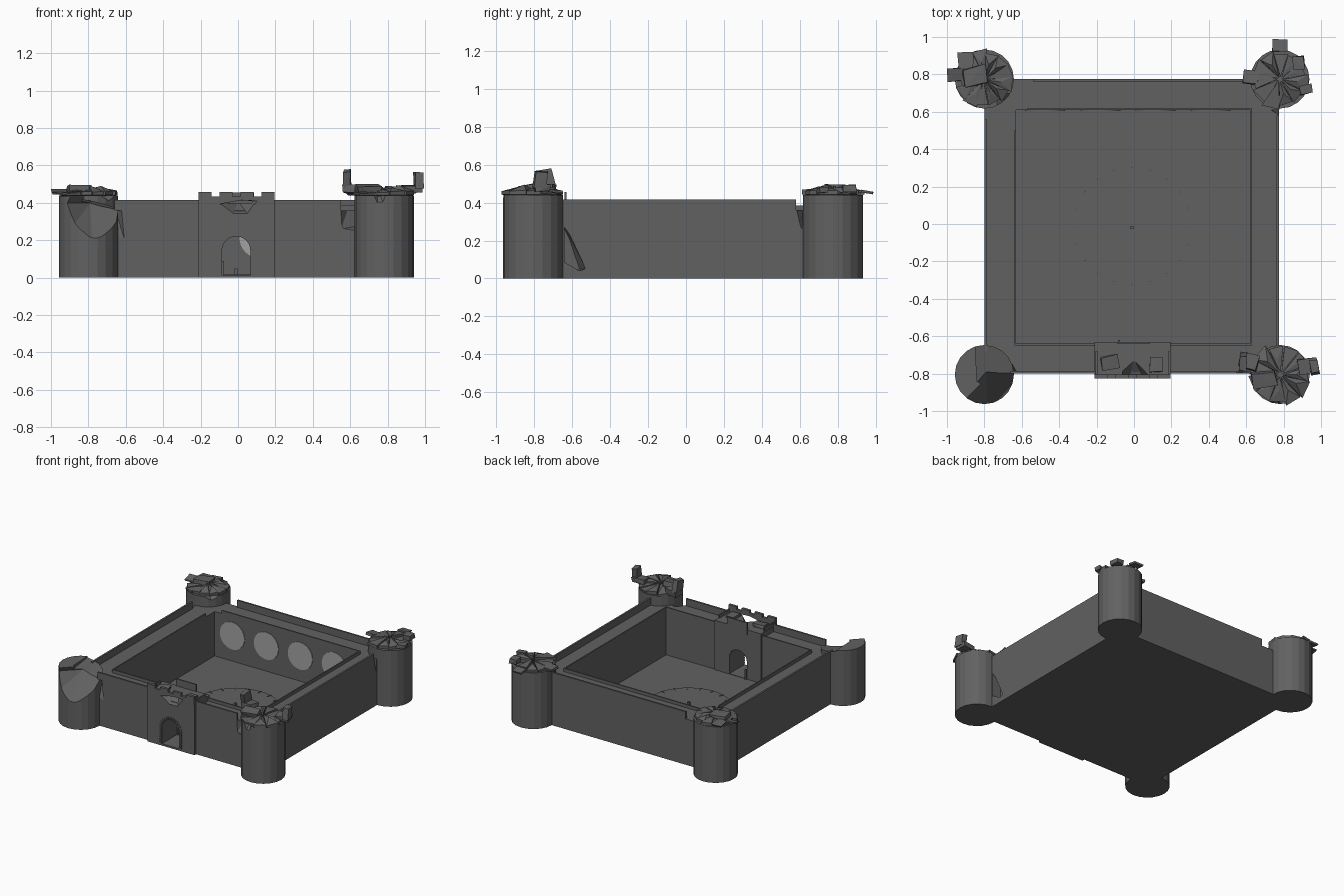
import bpy, bmesh, math, random
from mathutils import Vector, Matrix

if "Cube" in bpy.data.objects:
    bpy.data.objects.remove(bpy.data.objects["Cube"])

random.seed(7)


def material(name, v):
    m = bpy.data.materials.new(name)
    m.diffuse_color = (v, v, v, 1)
    m.use_nodes = True
    m.node_tree.nodes["Principled BSDF"].inputs["Base Color"].default_value = m.diffuse_color
    return m


STONE = material("dark_stone", 0.12)
PALE = material("pale_panel", 0.36)


def finish(name, bm, mat=STONE):
    bmesh.ops.recalc_face_normals(bm, faces=bm.faces)
    me = bpy.data.meshes.new(name)
    bm.to_mesh(me)
    bm.free()
    ob = bpy.data.objects.new(name, me)
    bpy.context.collection.objects.link(ob)
    me.materials.append(mat)
    return ob


def box(name, x0, x1, y0, y1, z0, z1):
    bm = bmesh.new()
    m = Matrix.Translation(((x0 + x1) / 2, (y0 + y1) / 2, (z0 + z1) / 2)) @ \
        Matrix.Diagonal((x1 - x0, y1 - y0, z1 - z0, 1))
    bmesh.ops.create_cube(bm, size=1, matrix=m)
    return finish(name, bm)


def cylinder(name, c, r, z0, z1, n=20, rot=Matrix(), mat=STONE):
    bm = bmesh.new()
    bmesh.ops.create_cone(bm, cap_ends=True, segments=n, radius1=r, radius2=r, depth=z1 - z0,
                          matrix=Matrix.Translation((c[0], c[1], (z0 + z1) / 2)) @ rot)
    return finish(name, bm, mat)


def hull(name, pts):
    bm = bmesh.new()
    vs = [bm.verts.new(p) for p in pts]
    res = bmesh.ops.convex_hull(bm, input=vs)
    junk = {g for g in res["geom_interior"] + res["geom_unused"] if isinstance(g, bmesh.types.BMVert)}
    bmesh.ops.delete(bm, geom=list(junk), context='VERTS')
    return finish(name, bm)


def subtract(ob, cutter):
    mod = ob.modifiers.new("break", 'BOOLEAN')
    mod.operation = 'DIFFERENCE'
    mod.solver = 'EXACT'
    mod.object = cutter
    bpy.context.view_layer.objects.active = ob
    bpy.ops.object.modifier_apply(modifier=mod.name)
    bpy.data.objects.remove(cutter)


def cut(ob, pts):
    subtract(ob, hull("cutter", pts))


def chunk(name, c, size, tilt=0.25):
    """Irregular block of broken masonry."""
    pts = []
    rot = Matrix.Rotation(random.uniform(-tilt, tilt), 3, 'X') @ Matrix.Rotation(random.uniform(-tilt, tilt), 3, 'Z')
    for sx in (-.5, .5):
        for sy in (-.5, .5):
            for sz in (-.5, .5):
                p = Vector((sx * size[0], sy * size[1], sz * size[2])) * random.uniform(0.85, 1.1)
                pts.append(Vector(c) + rot @ p)
    return hull(name, pts)


# Curtain walls: outer box -0.80..0.775, courtyard -0.63..0.62 by -0.64..0.61
O0, O1 = -0.80, 0.775
IX0, IX1, IY0, IY1 = -0.63, 0.62, -0.64, 0.61
WALK, TOP, RIM = 0.36, 0.415, 0.385
box("courtyard_floor", IX0, IX1, IY0, IY1, 0, 0.012)
front = box("front_wall", O0, O1, O0, IY0, 0, WALK)
back = box("back_wall", O0, O1, IY1, O1, 0, WALK)
box("left_wall", O0, IX0, IY0, IY1, 0, WALK)
right = box("right_wall", IX1, O1, IY0, IY1, 0, WALK)

# Thin outer parapets, stopping short at the collapsed corners
t = 0.014
box("front_parapet_left", -0.66, -0.2, O0, O0 + t, WALK, TOP)
box("front_parapet_right", 0.19, 0.55, O0, O0 + t, WALK, TOP)
box("back_parapet", -0.54, 0.66, O1 - t, O1, WALK, TOP)
box("left_parapet", O0, O0 + t, -0.68, 0.56, WALK, TOP)
box("right_parapet", O1 - t, O1, -0.68, 0.58, WALK, TOP)

# Low kerb around the courtyard edge
k = 0.01
box("kerb_front_left", IX0 - k, -0.2, IY0 - k, IY0, WALK, RIM)
box("kerb_front_right", 0.19, IX1 + k, IY0 - k, IY0, WALK, RIM)
box("kerb_back", -0.57, IX1 + k, IY1, IY1 + k, WALK, RIM)
box("kerb_left", IX0 - k, IX0, IY0, 0.5, WALK, RIM)
box("kerb_right", IX1, IX1 + k, IY0, IY1, WALK, RIM)

# Broken bites out of the walls beside the towers
cut(right, [(x, y, z) for x, s in ((0.79, 1), (0.70, 0.7)) for y, z in
            ((-0.645 + 0.12 * s, 0.05), (-0.655 + 0.10 * s, 0.04), (-0.66, 0.10), (-0.66, 0.30), (-0.65 + 0.05 * s, 0.21))])
cut(right, [(0.79, 0.56, 0.42), (0.79, 0.66, 0.42), (0.79, 0.60, 0.25), (0.79, 0.66, 0.25), (0.70, 0.62, 0.40), (0.72, 0.66, 0.28)])
cut(front, [(0.54, -0.81, 0.42), (0.66, -0.81, 0.42), (0.55, -0.81, 0.26), (0.66, -0.81, 0.24), (0.60, -0.72, 0.40), (0.66, -0.74, 0.28)])
cut(front, [(-0.70, -0.81, 0.42), (-0.62, -0.81, 0.40), (-0.60, -0.81, 0.18), (-0.66, -0.81, 0.20), (-0.66, -0.74, 0.38)])

# Round pale panels on the inside of the back wall
lay = Matrix.Rotation(math.pi / 2, 4, 'X')
for i in range(4):
    bm = bmesh.new()
    bmesh.ops.create_cone(bm, cap_ends=True, segments=32, radius1=0.107, radius2=0.107, depth=0.006,
                          matrix=Matrix.Translation((-0.475 + 0.295 * i, IY1 - 0.002, 0.212)) @ lay)
    finish("round_panel", bm, PALE)

# Courtyard circle with radial marks and a small centre post
cx, cy = -0.01, -0.012
cylinder("courtyard_circle", (cx, cy), 0.313, 0.01, 0.017, 48)
for i in range(20):
    bm = bmesh.new()
    bmesh.ops.create_cube(bm, size=1, matrix=Matrix.Translation((cx, cy, 0.018)) @ Matrix.Rotation(i * math.tau / 20, 4, 'Z')
                          @ Matrix.Translation((0.297, 0, 0)) @ Matrix.Diagonal((0.034, 0.005, 0.006, 1)))
    finish("circle_mark", bm)
box("centre_post", cx - 0.008, cx + 0.008, cy - 0.015, cy, 0.01, 0.05)

# Gatehouse body, parapet, battlements
gate = box("gatehouse", -0.21, 0.195, -0.82, -0.632, 0, 0.40)
bar = box("gate_parapet", -0.21, 0.195, -0.826, -0.805, 0.39, 0.435)
for i in range(4):
    x = -0.21 + 0.112 * i
    box("merlon", x, x + 0.069, -0.826, -0.805, 0.43, 0.457)
box("gate_inner_parapet", -0.09, 0.085, -0.64, -0.63, 0.36, 0.455)
for sx in (-0.205, 0.185):
    box("gate_side_parapet", sx, sx + 0.01, -0.81, -0.68, 0.39, 0.425)

# Archway cut right through
def arch(r, y0, y1, base=0.015, spring=0.145):
    pts = [(cx - r, base), (cx + r, base)]
    pts += [(cx + r * math.cos(a), spring + r * math.sin(a)) for a in [math.pi * j / 12 for j in range(13)]]
    return [(x, y, z) for x, z in pts for y in (y0, y1)]


cut(gate, arch(0.076, -0.9, -0.55))
cut(front, arch(0.076, -0.9, -0.55))
gash = [(-0.11, -0.84, 0.392), (0.115, -0.84, 0.41), (-0.03, -0.84, 0.33), (0.06, -0.84, 0.33), (0.0, -0.72, 0.41), (0.02, -0.84, 0.415)]
cut(gate, gash)
cut(bar, gash)
box("gate_post", -0.085, -0.075, -0.635, -0.62, 0, 0.09)

# Arch stones on jambs and curve
def stone(x, z, ang):
    bm = bmesh.new()
    bmesh.ops.create_cube(bm, size=1, matrix=Matrix.Translation((x, -0.821, z)) @ Matrix.Rotation(-ang, 4, 'Y')
                          @ Matrix.Diagonal((0.018, 0.012, 0.012, 1)))
    finish("arch_stone", bm)


for j in range(15):
    a = math.pi * j / 14
    stone(cx + 0.087 * math.cos(a), 0.145 + 0.087 * math.sin(a), a)
for s in (-1, 1):
    for j in range(6):
        stone(cx + s * 0.087, 0.025 + 0.02 * j, 0)


# Round towers with broken slab crowns
def crown(c, n, rmin, rmax, peak):
    a = random.random()
    for i in range(n):
        a1 = a + math.tau / n * random.uniform(0.9, 1.15)
        r = random.uniform(rmin, rmax)
        h = random.uniform(0.452, 0.47)
        z = lambda: h + random.uniform(0, peak)
        P = lambda rr, an, zz: (c[0] + rr * math.cos(an), c[1] + rr * math.sin(an), zz)
        hull("crown_slab", [P(0.01, a, 0.43), P(0.01, a, z()), P(r, a, 0.442), P(r * 0.95, a1, 0.442),
                            P(r, a, h - 0.005), P(r * 0.95, a1, h), P(r * 0.55, (a + a1) / 2, z()), P(0.1, a1, 0.43), P(0.1, a, 0.43)])
        a = a + math.tau / n


R = 0.158
towers = {n: cylinder("tower_" + n, c, R, 0, h) for n, c, h in (
    ("front_left", (-0.80, -0.805), 0.435), ("front_right", (0.782, -0.805), 0.44),
    ("back_left", (-0.80, 0.775), 0.44), ("back_right", (0.78, 0.775), 0.44))}

# Front left tower: crown gone, deep gouge in its front
fl = towers["front_left"]
cut(fl, [(-0.79, -0.79, 0.40), (-0.90, -1.0, 0.25), (-0.78, -1.0, 0.17), (-0.63, -1.0, 0.23), (-0.60, -0.80, 0.35),
         (-0.60, -0.80, 0.6), (-0.80, -1.05, 0.6), (-1.0, -1.0, 0.40)])
cut(fl, [(-0.84, -0.84, 0.41), (-0.60, -1.0, 0.33), (-0.60, -0.60, 0.38), (-0.85, -0.60, 0.43),
         (-0.85, -0.6, 0.6), (-0.6, -0.6, 0.6), (-0.6, -1.0, 0.6), (-0.84, -0.84, 0.6)])

# Notches in the other tower tops
cut(towers["front_right"], [(0.68, -1.0, 0.46), (0.82, -1.0, 0.46), (0.74, -1.0, 0.36), (0.79, -1.0, 0.37), (0.75, -0.9, 0.46)])
cut(towers["back_left"], [(-0.76, 0.58, 0.46), (-0.60, 0.74, 0.46), (-0.60, 0.58, 0.46), (-0.62, 0.62, 0.36), (-0.76, 0.70, 0.46)])

crown((0.782, -0.805), 11, 0.14, 0.178, 0.03)
crown((-0.80, 0.775), 13, 0.13, 0.165, 0.03)
crown((0.78, 0.775), 11, 0.14, 0.172, 0.025)

# Surviving battlement pieces and loose plates
for c, s in (((0.61, -0.735, 0.475), (0.10, 0.08, 0.045)), ((0.582, -0.735, 0.525), (0.04, 0.08, 0.10)),
             ((0.93, -0.76, 0.475), (0.10, 0.08, 0.035)), ((0.966, -0.765, 0.52), (0.045, 0.07, 0.09)),
             ((0.70, -0.83, 0.475), (0.13, 0.08, 0.04)),
             ((-0.95, 0.80, 0.46), (0.09, 0.07, 0.012)), ((-0.90, 0.87, 0.46), (0.08, 0.09, 0.014)),
             ((-0.85, 0.79, 0.475), (0.13, 0.10, 0.04)),
             ((0.78, 0.955, 0.455), (0.08, 0.065, 0.014)), ((0.625, 0.785, 0.455), (0.08, 0.07, 0.02)),
             ((0.88, 0.86, 0.475), (0.06, 0.07, 0.035)), ((0.92, 0.72, 0.465), (0.07, 0.05, 0.03))):
    chunk("battlement_piece", c, s)

# Rubble on the gatehouse roof and beside the broken tower
for c, s in (((-0.13, -0.74, 0.405), (0.09, 0.07, 0.03)), ((0.12, -0.75, 0.405), (0.07, 0.08, 0.03))):
    chunk("roof_rubble", c, s)
